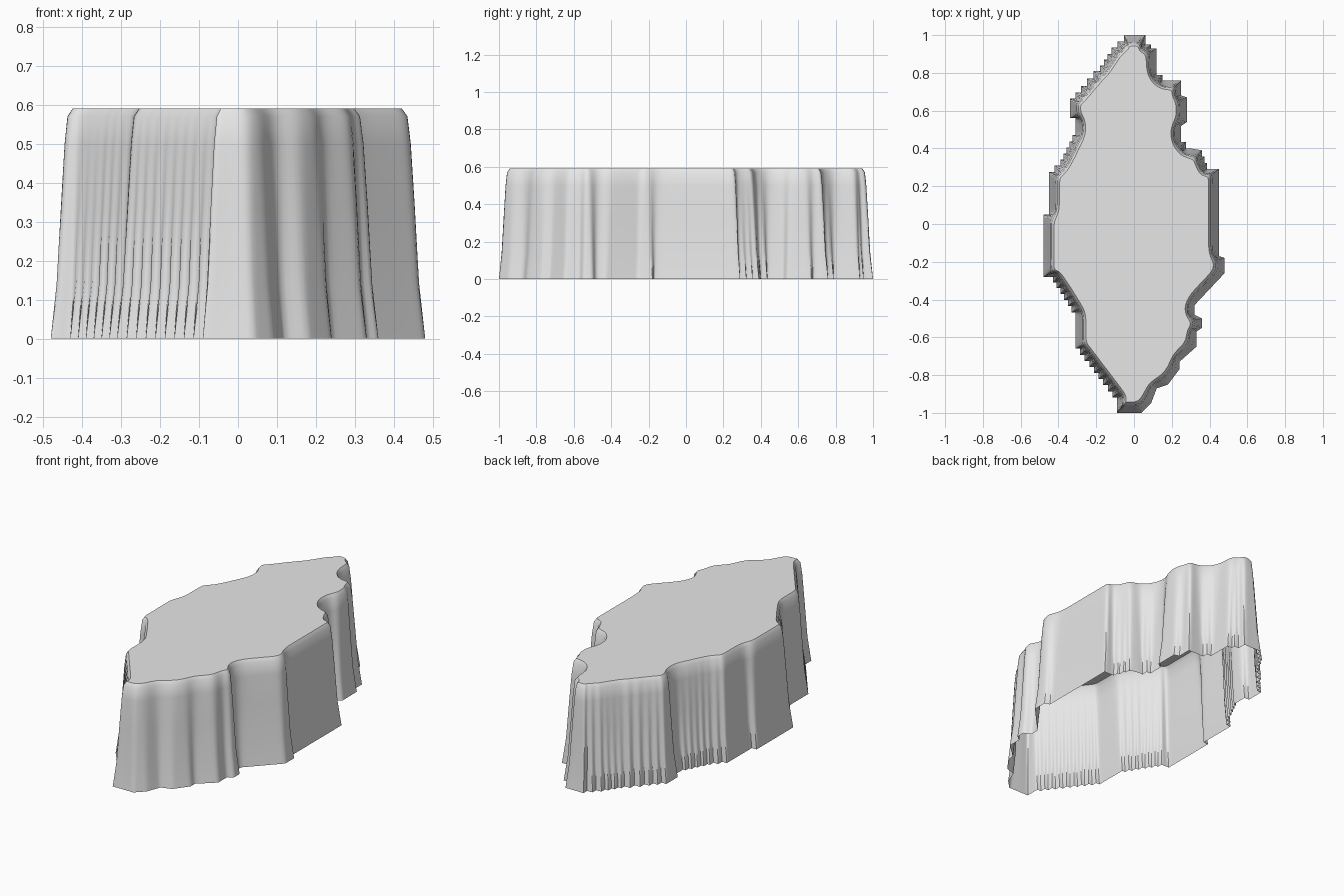
import bpy
import bmesh
import math
from mathutils import Vector

if "Cube" in bpy.data.objects:
    bpy.data.objects.remove(bpy.data.objects["Cube"], do_unlink=True)

# Base outline, listed clockwise from the back tip: left side, then right side
left_side = [
    (.06, 1), (.06, .97), (.12, .93), (.12, .82), (.18, .76), (.25, .76),
    (.25, .68), (.28, .67), (.28, .54), (.25, .52), (.25, .47), (.3, .4),
    (.36, .39), (.4, .29), (.45, .29), (.45, -.17), (.48, -.18), (.48, -.26),
    (.32, -.43), (.32, -.48), (.36, -.5), (.36, -.55), (.33, -.57),
    (.33, -.65), (.24, -.73), (.24, -.77), (.18, -.85), (.12, -.87),
    (.09, -.95), (.04, -1)]
right_side = [
    (-.09, -1), (-.09, -.95), (-.31, -.66), (-.31, -.5), (-.39, -.37),
    (-.45, -.28), (-.48, -.28), (-.48, .05), (-.45, .05), (-.45, .24),
    (-.39, .31), (-.31, .47), (-.31, .53), (-.34, .56), (-.34, .63),
    (-.25, .73), (-.18, .81), (-.12, .9), (-.02, 1)]


def stepped(points, step=.033):
    """Turn diagonal runs into small square steps on the two jagged corners."""
    result = []
    for i, a in enumerate(points):
        b = points[(i + 1) % len(points)]
        delta = b - a
        middle = (a + b) / 2
        result.append(a)
        diagonal = min(abs(delta.x), abs(delta.y)) > .025
        jagged = middle.x * middle.y > 0 or (middle.x < 0 and middle.y > .2)
        if diagonal and jagged:
            count = max(1, round(max(abs(delta.x), abs(delta.y)) / step))
            for k in range(count):
                start = a + delta * (k / count)
                end = a + delta * ((k + 1) / count)
                result.append(Vector((start.x, end.y)))
                if k < count - 1:
                    result.append(end)
    return result


def resampled(points, spacing=.016):
    result = []
    for i, a in enumerate(points):
        b = points[(i + 1) % len(points)]
        count = max(1, math.ceil((b - a).length / spacing))
        result += [a.lerp(b, k / count) for k in range(count)]
    return result


def softened(points, rounds):
    for _ in range(rounds):
        points = [(points[i - 1] + p * 2 + points[(i + 1) % len(points)]) / 4
                  for i, p in enumerate(points)]
    return points


base = resampled(stepped([Vector(p) for p in left_side + right_side]))
total = len(base)

# Inward directions come from a heavily smoothed outline
guide = softened(base, 40)
inward = []
for i in range(total):
    along = (guide[(i + 1) % total] - guide[i - 1]).normalized()
    inward.append(Vector((along.y, -along.x)))

# Wall rings: height, inset and how far the steps are worn away
levels = [(0, 0, 0), (.14, .016, 1), (.34, .027, 3),
          (.5, .036, 6), (.57, .043, 9), (.59, .056, 12)]
bm = bmesh.new()
rings = []
for height, inset, rounds in levels:
    outline = softened(base, rounds)
    rings.append([bm.verts.new((*(p + n * inset), height))
                  for p, n in zip(outline, inward)])
for lower, upper in zip(rings, rings[1:]):
    for i in range(total):
        j = (i + 1) % total
        bm.faces.new((lower[i], upper[i], upper[j], lower[j]))

# Flat top; the underside stays open
bm.faces.new(rings[-1])
bmesh.ops.recalc_face_normals(bm, faces=bm.faces)
top = max(bm.faces, key=lambda face: len(face.verts))
if top.normal.z < 0:
    bmesh.ops.reverse_faces(bm, faces=bm.faces)

mesh = bpy.data.meshes.new("cliff_plateau")
bm.to_mesh(mesh)
bm.free()
plateau = bpy.data.objects.new("cliff_plateau", mesh)
bpy.context.collection.objects.link(plateau)

# Plain grey rock
rock = bpy.data.materials.new("rock grey")
rock.use_nodes = True
grey = (.8, .8, .8, 1)
rock.diffuse_color = grey
rock.node_tree.nodes["Principled BSDF"].inputs["Base Color"].default_value = grey
mesh.materials.append(rock)

bpy.ops.object.select_all(action="DESELECT")
plateau.select_set(True)
bpy.context.view_layer.objects.active = plateau
bpy.ops.object.shade_smooth_by_angle(angle=math.radians(50))
